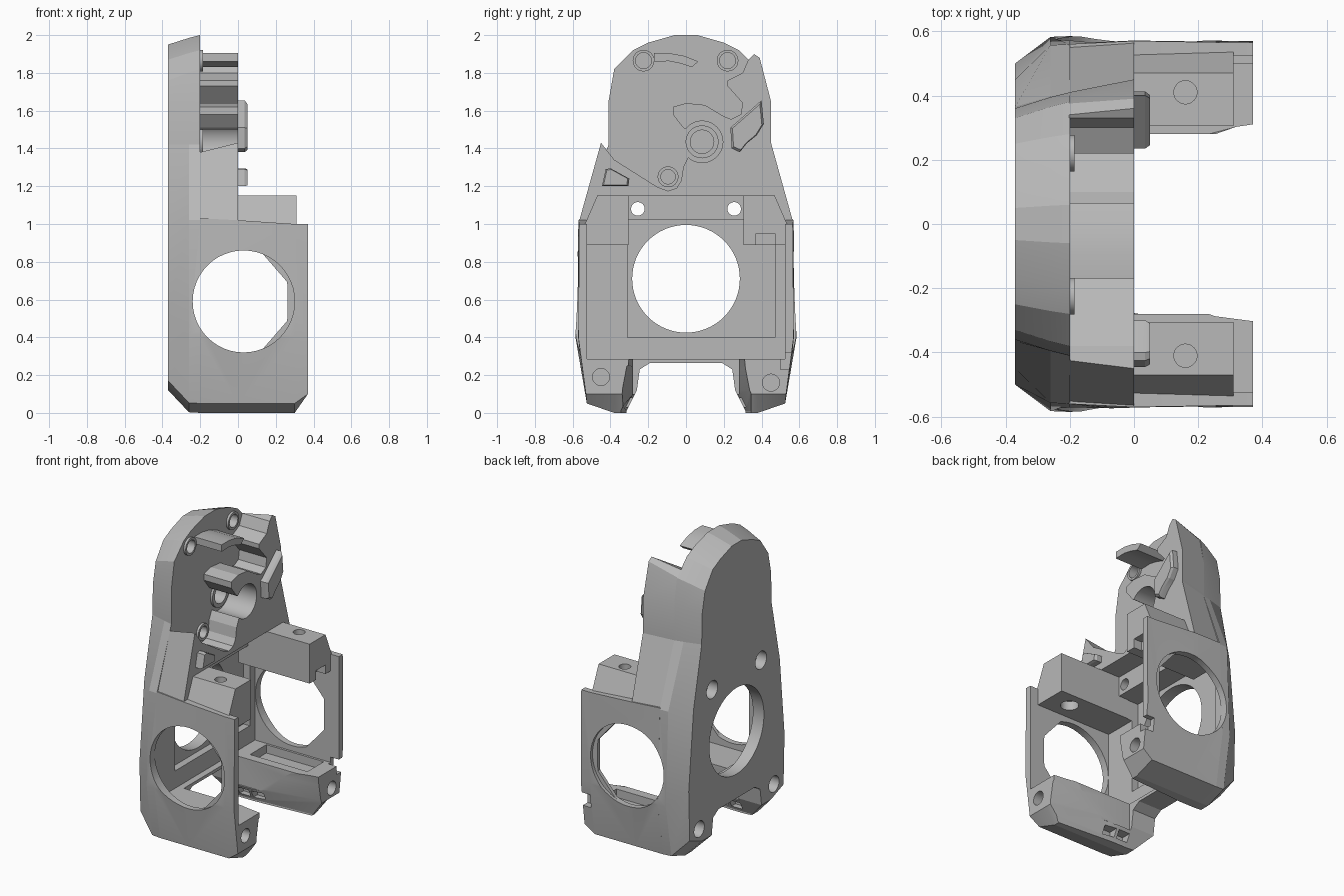
import bpy
import bmesh
import math

cube = bpy.data.objects.get("Cube")
if cube:
    bpy.data.objects.remove(cube, do_unlink=True)

grey = bpy.data.materials.new("plain grey")
grey.use_nodes = True
COLOR = (0.48, 0.48, 0.48, 1)
grey.diffuse_color = COLOR
grey.node_tree.nodes["Principled BSDF"].inputs["Base Color"].default_value = COLOR

AXES = {"X": lambda h, a, b: (h, a, b),
        "Y": lambda h, a, b: (a, h, b),
        "Z": lambda h, a, b: (a, b, h)}


def loft(name, sections, axis="X"):
    """Skin a list of (height, outline) sections into a closed solid."""
    bm = bmesh.new()
    rings = [[bm.verts.new(AXES[axis](h, a, b)) for a, b in pts] for h, pts in sections]
    n = len(rings[0])
    for low, high in zip(rings, rings[1:]):
        for i in range(n):
            j = (i + 1) % n
            bm.faces.new((low[i], low[j], high[j], high[i]))
    bm.faces.new(rings[0])
    bm.faces.new(rings[-1])
    bmesh.ops.recalc_face_normals(bm, faces=bm.faces)
    mesh = bpy.data.meshes.new(name)
    bm.to_mesh(mesh)
    bm.free()
    mesh.materials.append(grey)
    ob = bpy.data.objects.new(name, mesh)
    bpy.context.collection.objects.link(ob)
    return ob


def prism(name, pts, h0, h1, axis="X"):
    return loft(name, [(h0, pts), (h1, pts)], axis)


def circle(a, b, r, n=40):
    return [(a + r * math.cos(math.tau * i / n), b + r * math.sin(math.tau * i / n))
            for i in range(n)]


def rect(a0, a1, b0, b1):
    return [(a0, b0), (a1, b0), (a1, b1), (a0, b1)]


def both(half):
    return half + [(-y, z) for y, z in reversed(half)]


def cut(ob, *cutters):
    """Subtract cutters from a part."""
    bpy.context.view_layer.objects.active = ob
    for c in cutters:
        c.hide_render = True
        mod = ob.modifiers.new("cut", "BOOLEAN")
        mod.operation = "DIFFERENCE"
        mod.solver = "EXACT"
        mod.object = c
        bpy.ops.object.modifier_apply(modifier=mod.name)


def discard(*cutters):
    for c in cutters:
        bpy.data.objects.remove(c, do_unlink=True)


# Shared cutters: gap between the feet, side openings, foot screw holes
gap_front = [(0.31, -0.05), (0.315, 0.01), (0.26, 0.12), (0.245, 0.23), (0.19, 0.265)]
gap_back = [(0.35, -0.05), (0.355, 0.01), (0.35, 0.12), (0.325, 0.25), (0.32, 0.31)]
foot_gap = loft("foot_gap_cutter", [(-0.5, both(gap_front)), (-0.1, both(gap_front)),
                                    (0.45, both(gap_back))])
ring = circle(0.03, 0.59, 0.27, 48)
opening = [(min(x, 0.262, 0.35 - 0.87 * abs(z - 0.59)), z) for x, z in ring]
shared = [foot_gap, prism("side_opening_cutter", opening, -0.8, 0.8, "Y"),
          prism("right_lead_in_cutter", ring, -0.8, -0.548, "Y"),
          prism("left_lead_in_cutter", ring, 0.548, 0.8, "Y")]
for y, z in ((-0.45, 0.19), (0.45, 0.16)):
    shared.append(prism("foot_screw_back_cutter", circle(y, z, 0.045), 0.2, 0.5))
    shared.append(prism("foot_screw_front_cutter",
                        circle(math.copysign(0.39, y), 0.21, 0.053), -0.5, -0.24))
# Paired slots in the inner faces of the feet
for s in (-1, 1):
    for x in (-0.16, -0.06):
        ys = sorted((s * 0.26, s * 0.345))
        shared.append(prism("foot_slot_cutter", rect(ys[0], ys[1], 0.03, 0.08),
                            x - 0.04, x + 0.04))

# Face plate with bevelled rim
face = [(0.05, 1.95), (0.17, 1.91), (0.25, 1.87), (0.33, 1.76), (0.36, 1.62),
        (0.365, 1.42), (0.45, 1.02), (0.5, 0.5), (0.49, 0.17), (0.36, 0.12)]
rim = [(0.06, 2.0), (0.2, 1.96), (0.28, 1.92), (0.38, 1.82), (0.41, 1.65),
       (0.41, 1.42), (0.56, 1.02), (0.585, 0.4), (0.525, 0.05), (0.38, 0)]
mid = []
for (y0, z0), (y1, z1) in zip(face, rim):
    t = 0.7 if z1 > 1.1 else 0.97
    mid.append((y0 + (y1 - y0) * t, z0 + (z1 - z0) * t))
plate = loft("face_plate", [(-0.37, both(face)), (-0.26, both(mid)), (-0.2, both(rim))])
fan = [prism("fan_hole_cutter", circle(0, 0.71, 0.285, 64), -0.5, 0),
       prism("fan_recess_cutter", rect(-0.31, 0.47, 0.4, 1.02), -0.29, 0)]
mounts = [prism("mount_hole_cutter", circle(y, 1.08, 0.036), -0.5, 0.1)
          for y in (-0.255, 0.255)]
sinks = [prism("counterbore_cutter", circle(y, 1.08, 0.058), -0.5, -0.3)
         for y in (-0.255, 0.255)]
cavity = prism("cavity_cutter", rect(-0.525, 0.525, 0.285, 0.89), -0.243, 0.5)
# Blind bores in the upper pocket: name, y, z, collar radius, bore radius
bores = [("right_insert", -0.225, 1.865, 0.057, 0.042),
         ("left_insert", 0.22, 1.865, 0.057, 0.042),
         ("small_bore", -0.095, 1.25, 0.055, 0.038),
         ("main_bore", 0.085, 1.435, 0.087, 0.062)]
blind = [prism("blind_bore_cutter", circle(y, z, r), -0.27, 0.1)
         for _, y, z, _, r in bores]
cut(plate, *shared, *fan, *mounts, *sinks, *blind, cavity)

# Lower side walls and feet
wall = [(0.56, 1.03), (0.585, 0.4), (0.525, 0.05), (0.38, 0)]
wall_mid = [(0.57, 1.02), (0.575, 0.4), (0.525, 0.05), (0.38, 0)]
wall_low = [(0.565, 1.0), (0.57, 0.4), (0.525, 0.05), (0.38, 0)]
wall_end = [(0.565, 1.0), (0.57, 0.4), (0.53, 0.1), (0.38, 0.1)]
walls = loft("side_walls_and_feet", [(-0.202, both(wall)), (0, both(wall_mid)),
                                     (0.3, both(wall_low)), (0.37, both(wall_end))])
hollow = [prism("upper_cavity_cutter", rect(-0.525, 0.525, 0.6, 1.2), -0.3, 0.5),
          prism("centre_gap_cutter", rect(-0.28, 0.28, 0.1, 0.5), -0.3, 0.5),
          prism("tray_cutter", rect(0.34, 0.51, 0.23, 0.4), -0.15, 0.27),
          prism("wall_notch_cutter", rect(0.5, 0.7, 0.23, 0.32), 0.31, 0.5)]
cut(walls, *shared, *hollow, cavity)
discard(cavity, *shared, *fan, *sinks, *hollow)

# Cross bar carrying the two mount holes
bar = prism("mount_bar", rect(-0.31, 0.31, 1.02, 1.16), -0.21, -0.14)
cut(bar, *mounts)

# Raised inner wall: hook, open bore and side flaps
inner = [(-0.38, 1.34), (-0.15, 1.195), (-0.095, 1.175), (-0.05, 1.19), (-0.025, 1.23),
         (-0.015, 1.3), (0.01, 1.35), (0.04, 1.4), (0.03, 1.48), (-0.015, 1.51),
         (-0.07, 1.58), (-0.07, 1.62), (0, 1.64), (0.1, 1.63), (0.2, 1.57),
         (0.24, 1.555), (0.29, 1.58), (0.3, 1.64), (0.22, 1.73), (0.22, 1.76),
         (0.3, 1.8), (0.33, 1.87)]
base = [(0.5, 1.0), (0.47, 1.15), (-0.47, 1.15), (-0.5, 1.0)]
raised_back = ([(-0.56, 1.0), (-0.425, 1.38)] + inner
               + [(0.34, 1.86), (0.375, 1.82), (0.41, 1.65), (0.41, 1.42), (0.56, 1.0)] + base)
raised_top = ([(-0.57, 1.0), (-0.45, 1.43)] + inner
              + [(0.36, 1.9), (0.39, 1.88), (0.45, 1.65), (0.45, 1.43), (0.57, 1.0)] + base)
raised = loft("raised_inner_wall", [(-0.202, raised_back), (0, raised_top)])
open_bore = prism("open_bore_cutter", circle(0.085, 1.435, 0.11), -0.3, 0.1)
cut(raised, open_bore)
discard(open_bore, *blind)

# Low collars around the pocket bores
for name, y, z, r_out, r_in in bores:
    collar = prism(name + "_collar", circle(y, z, r_out), -0.205, -0.185)
    hole = prism("collar_cutter", circle(y, z, r_in), -0.3, 0)
    cut(collar, hole)
    discard(hole)

# Locating pads and curved clip
pads = {
    "large_pad": [(0.235, 1.51), (0.4, 1.655), (0.412, 1.53), (0.375, 1.47), (0.32, 1.425),
                  (0.285, 1.38), (0.242, 1.4)],
    "small_pad": [(-0.445, 1.2), (-0.425, 1.29), (-0.4, 1.295), (-0.3, 1.24), (-0.305, 1.2)]}
for name, pts in pads.items():
    cy = sum(p[0] for p in pts) / len(pts)
    cz = sum(p[1] for p in pts) / len(pts)
    tip = [(cy + (y - cy) * 0.88, cz + (z - cz) * 0.88) for y, z in pts]
    loft(name, [(-0.02, pts), (0.035, pts), (0.05, tip)])
prism("curved_clip", [(-0.17, 1.905), (-0.09, 1.905), (-0.01, 1.89), (0.065, 1.86),
                      (0.03, 1.83), (-0.03, 1.85), (-0.09, 1.862), (-0.17, 1.86)], -0.21, 0)

# Upper mounting blocks with vertical screw holes
for s, side in ((-1, "right"), (1, "left")):
    pts = [(s * y, z) for y, z in ((0.305, 1.15), (0.47, 1.15), (0.535, 1.0),
                                   (0.535, 0.89), (0.305, 0.89))]
    block = loft("mounting_block_" + side, [(-0.21, pts), (0.31, pts)])
    hole = [prism("block_hole_cutter", circle(0.16, s * 0.41, 0.036), 0.7, 1.3, "Z"),
            prism("block_sink_cutter", circle(0.16, s * 0.41, 0.055), 0.7, 0.95, "Z")]
    if s > 0:
        hole.append(prism("block_notch_cutter", rect(0.37, 0.47, 0.8, 0.95), 0.25, 0.4))
    cut(block, *hole, *mounts)
    discard(*hole)
discard(*mounts)

# Smooth the round bores and keep every facet edge crisp
bpy.ops.object.select_all(action="DESELECT")
for ob in bpy.context.collection.objects:
    if ob.type == "MESH" and grey.name in ob.data.materials:
        ob.select_set(True)
        bpy.context.view_layer.objects.active = ob
bpy.ops.object.shade_smooth_by_angle(angle=math.radians(15))
